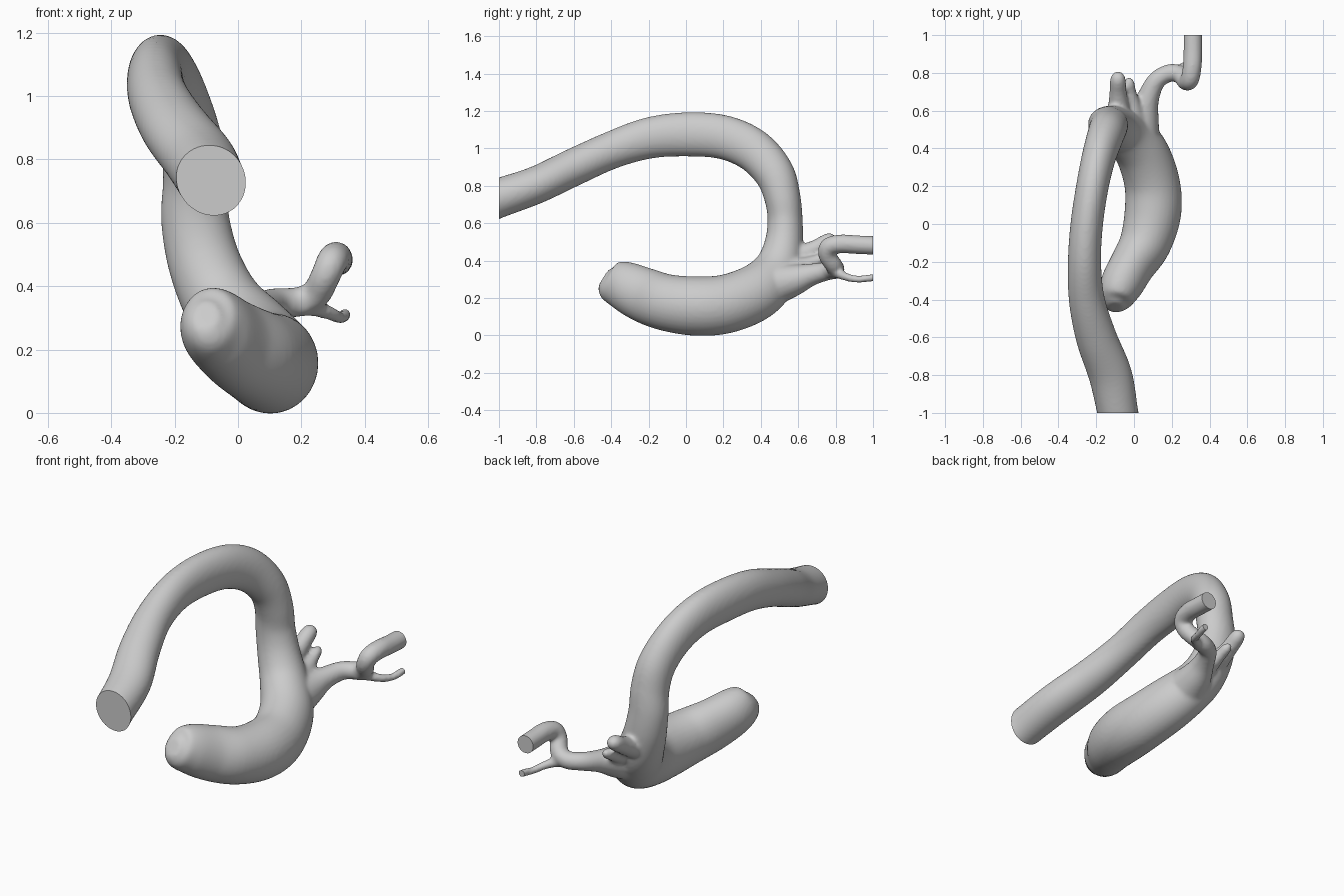
import bpy, bmesh, math
from mathutils import Vector

if "Cube" in bpy.data.objects:
    bpy.data.objects.remove(bpy.data.objects["Cube"])

SIDES, STEPS = 32, 6


def spline(pts):
    """Catmull-Rom samples of (x, y, z, in-plane radius, side radius)."""
    out = []
    for i in range(len(pts) - 1):
        p0, p1, p2 = pts[max(i - 1, 0)], pts[i], pts[i + 1]
        p3 = pts[min(i + 2, len(pts) - 1)]
        for s in range(STEPS):
            t = s / STEPS
            out.append([0.5 * (2 * b + (c - a) * t + (2 * a - 5 * b + 4 * c - d) * t * t
                               + (3 * b - a - 3 * c + d) * t ** 3)
                        for a, b, c, d in zip(p0, p1, p2, p3)])
    out.append(list(pts[-1]))
    return out


def tube(bm, pts, fixed=False):
    """Sweep an elliptical section along a path and cap it."""
    pts = spline([p if len(p) == 5 else (*p, p[3]) for p in pts])
    pos = [Vector(p[:3]) for p in pts]
    side, rings = Vector((1, 0, 0)), []
    for i, p in enumerate(pts):
        tan = (pos[min(i + 1, len(pos) - 1)] - pos[max(i - 1, 0)]).normalized()
        ref = Vector((1, 0, 0)) if fixed else side
        side = (ref - tan * ref.dot(tan)).normalized()
        nor = tan.cross(side)
        rings.append([bm.verts.new(pos[i] + nor * p[3] * math.sin(a) + side * p[4] * math.cos(a))
                      for a in (2 * math.pi * k / SIDES for k in range(SIDES))])
    faces = []
    for r, q in zip(rings, rings[1:]):
        for k in range(SIDES):
            n = (k + 1) % SIDES
            faces.append(bm.faces.new((r[k], r[n], q[n], q[k])))
    faces += [bm.faces.new(rings[0][::-1]), bm.faces.new(rings[-1])]
    bmesh.ops.recalc_face_normals(bm, faces=faces)


bm = bmesh.new()

# main arched vessel, from the cut front end round to the bulbous root
tube(bm, [
    (-.07, -1.06, .71, .105, .108), (-.085, -1, .735, .105, .108),
    (-.125, -.8, .805, .10, .115), (-.2, -.6, .90, .10, .108),
    (-.25, -.4, .99, .10, .095), (-.262, -.2, 1.055, .11, .088),
    (-.25, 0, 1.075, .118, .086), (-.22, .2, 1.06, .118, .086),
    (-.185, .36, .99, .115, .09), (-.15, .47, .87, .107, .097),
    (-.135, .515, .74, .097, .102), (-.135, .53, .61, .094, .108),
    (-.105, .52, .47, .106, .115), (-.045, .48, .34, .13, .125),
    (.04, .38, .235, .15, .14), (.095, .22, .17, .157, .147),
    (.1, .06, .157, .159, .15), (.06, -.1, .175, .152, .137),
    (-.01, -.22, .215, .147, .12), (-.07, -.33, .265, .132, .112),
    (-.095, -.405, .29, .105, .085), (-.10, -.44, .31, .05, .04)], fixed=True)

# large side branch with its hooked end
tube(bm, [
    (.02, .45, .27, .12), (.045, .57, .295, .088), (.075, .67, .325, .06),
    (.12, .76, .345, .049), (.19, .80, .35, .047), (.245, .79, .375, .047),
    (.275, .755, .43, .047), (.295, .765, .475, .049), (.308, .83, .49, .05),
    (.312, .92, .485, .05), (.312, 1.04, .48, .05)])

# thin twig off the large branch
tube(bm, [
    (.20, .79, .345, .04), (.25, .82, .33, .028), (.295, .86, .312, .022),
    (.322, .92, .30, .02), (.335, .98, .307, .02), (.338, 1.04, .315, .02)])

# two short stubs with rounded tips
tube(bm, [
    (-.08, .53, .40, .075), (-.082, .63, .435, .055), (-.085, .70, .47, .045),
    (-.085, .76, .505, .042), (-.085, .79, .522, .03), (-.085, .80, .53, .012)])
tube(bm, [
    (.0, .54, .34, .07), (-.012, .64, .375, .045), (-.02, .70, .40, .032),
    (-.025, .75, .425, .027), (-.025, .775, .437, .01)])

mesh = bpy.data.meshes.new("branched_vessel")
bm.to_mesh(mesh)
bm.free()
obj = bpy.data.objects.new("branched_vessel", mesh)
bpy.context.collection.objects.link(obj)

# fuse the tubes and soften the junctions
rm = obj.modifiers.new("fuse", 'REMESH')
rm.mode, rm.voxel_size = 'VOXEL', .01
sm = obj.modifiers.new("soften", 'SMOOTH')
sm.factor, sm.iterations = .5, 8
deps = bpy.context.evaluated_depsgraph_get()
fused = bpy.data.meshes.new_from_object(obj.evaluated_get(deps))
obj.modifiers.clear()
obj.data = fused

# flat cut ends, front and back
bm = bmesh.new()
bm.from_mesh(fused)
for y in (-1, 1):
    bmesh.ops.bisect_plane(bm, geom=bm.verts[:] + bm.edges[:] + bm.faces[:],
                           plane_co=(0, y, 0), plane_no=(0, y, 0), clear_outer=True)
bmesh.ops.holes_fill(bm, edges=[e for e in bm.edges if e.is_boundary], sides=0)
bmesh.ops.recalc_face_normals(bm, faces=bm.faces[:])
bm.to_mesh(fused)
bm.free()

bpy.context.view_layer.objects.active = obj
obj.select_set(True)
bpy.ops.object.shade_smooth_by_angle(angle=math.radians(50))
